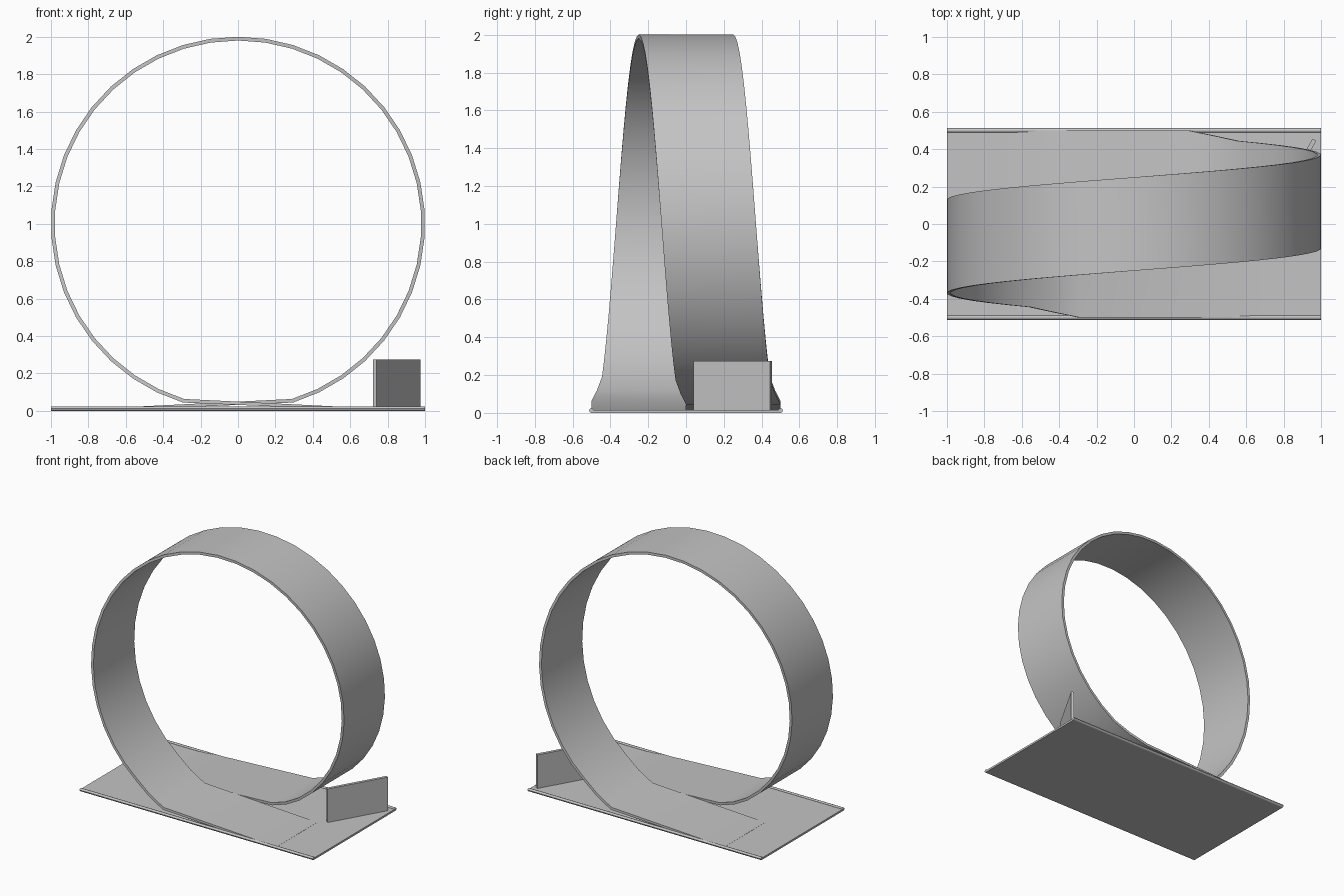
import bpy, bmesh
from math import sin, cos, pi, radians
from mathutils import Matrix

cube = bpy.data.objects.get("Cube")
if cube:
    bpy.data.objects.remove(cube, do_unlink=True)

grey = bpy.data.materials.new("track grey")
grey.use_nodes = True
grey.diffuse_color = (0.55, 0.55, 0.55, 1)
grey.node_tree.nodes["Principled BSDF"].inputs["Base Color"].default_value = grey.diffuse_color


def finish(bm, name, smooth=False):
    bmesh.ops.recalc_face_normals(bm, faces=bm.faces)
    mesh = bpy.data.meshes.new(name)
    bm.to_mesh(mesh)
    bm.free()
    mesh.materials.append(grey)
    obj = bpy.data.objects.new(name, mesh)
    bpy.context.collection.objects.link(obj)
    if smooth:
        bpy.ops.object.select_all(action="DESELECT")
        obj.select_set(True)
        bpy.context.view_layer.objects.active = obj
        bpy.ops.object.shade_smooth_by_angle(angle=radians(30))
    return obj


def box(name, size, centre, turn=0):
    bm = bmesh.new()
    m = Matrix.Translation(centre) @ Matrix.Rotation(turn, 4, "Z") @ Matrix.Diagonal((*size, 1))
    bmesh.ops.create_cube(bm, size=1, matrix=m)
    return finish(bm, name)


# Flat base plate
box("base_plate", (2, 1.0, 0.015), (0, 0, 0.0075))

# Thin round rails along both long edges
for name, side in (("front_rail", -1), ("back_rail", 1)):
    bm = bmesh.new()
    m = Matrix.Translation((0, side * 0.5, 0.012)) @ Matrix.Rotation(pi / 2, 4, "Y")
    bmesh.ops.create_cone(bm, cap_ends=True, segments=12, radius1=0.012,
                          radius2=0.012, depth=2, matrix=m)
    finish(bm, name, smooth=True)

# Sideways-shifting loop with a gentle ramp at each end
WIDTH, OUTER, INNER, STEPS = 0.5, 1.0, 0.98, 42


def shift(k):
    size = {19: 0.25, 18: 0.222}.get(abs(k), abs(k) * 0.01143)
    return size if k > 0 else -size


# Each station holds the sideways centre, inner point and outer point
stations = [(-0.25, (0.68, 0.016), (0.68, 0.003))]
for k in range(-19, 20):
    a = 2 * pi * k / STEPS
    inner, outer = [(r * sin(a), 1 + r * cos(a)) for r in (INNER, OUTER)]
    stations.append((shift(k), inner, outer))
stations.append((0.25, (-0.68, 0.016), (-0.68, 0.003)))

bm = bmesh.new()
rings = []
for y, (xi, zi), (xo, zo) in stations:
    lo, hi = y - WIDTH / 2, y + WIDTH / 2
    rings.append([bm.verts.new(p) for p in
                  ((xi, lo, zi), (xi, hi, zi), (xo, hi, zo), (xo, lo, zo))])
for a, b in zip(rings, rings[1:]):
    for i in range(4):
        j = (i + 1) % 4
        bm.faces.new((a[i], a[j], b[j], b[i]))
bm.faces.new(rings[0])
bm.faces.new(rings[-1])
finish(bm, "loop_track", smooth=True)

# Upright slanted panel near the exit
box("deflector_panel", (0.467, 0.023, 0.265), (0.848, 0.248, 0.1425), radians(60))
